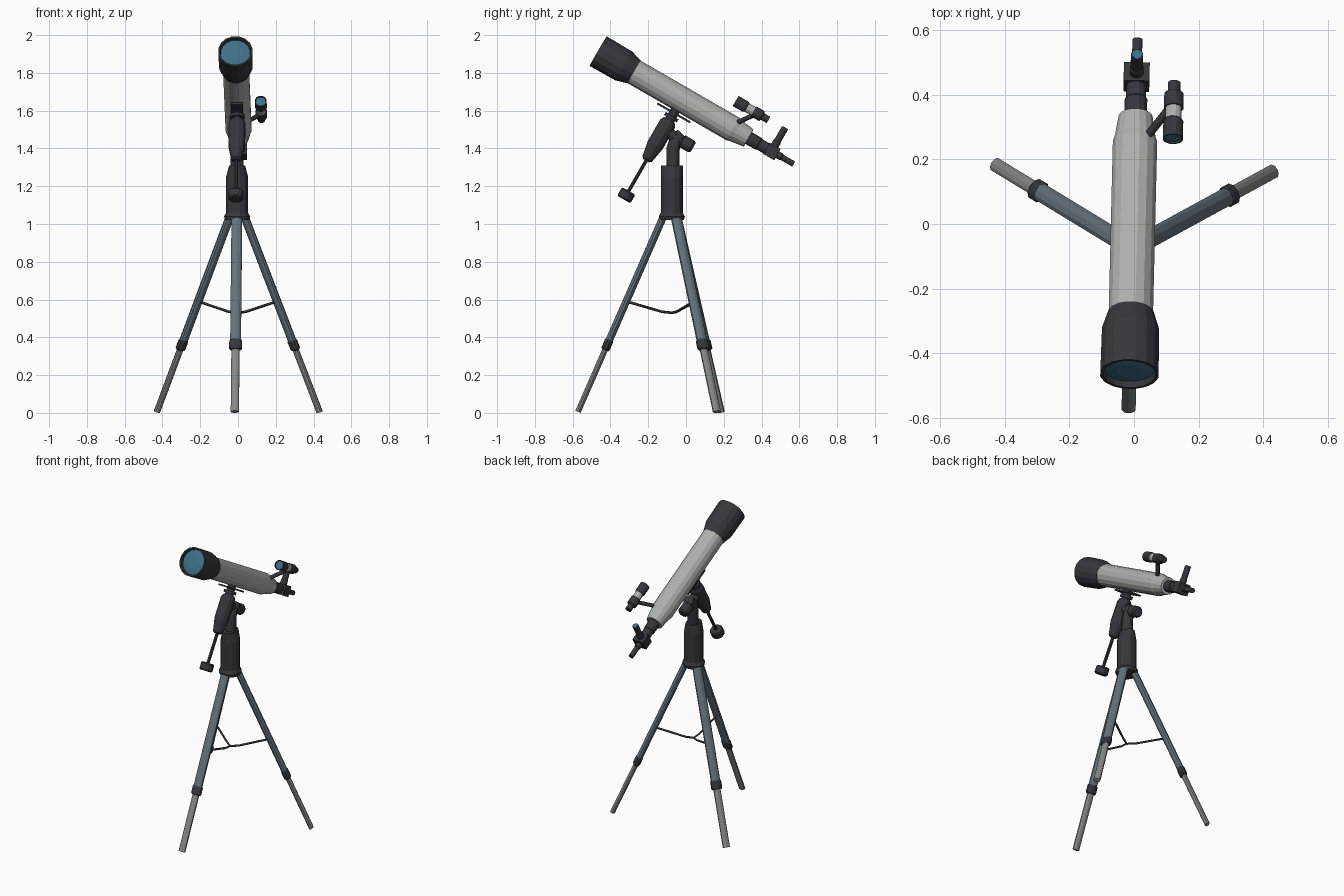
import bpy, bmesh, math
from mathutils import Vector, Matrix

if "Cube" in bpy.data.objects:
    bpy.data.objects.remove(bpy.data.objects["Cube"])

def material(name, rgb):
    m = bpy.data.materials.new(name)
    m.diffuse_color = (*rgb, 1)
    m.use_nodes = True
    m.node_tree.nodes["Principled BSDF"].inputs["Base Color"].default_value = m.diffuse_color
    return m

DARK = material("dark", (0.035, 0.038, 0.045))
LIGHT = material("light", (0.42, 0.44, 0.42))
LEG = material("leg_blue_grey", (0.13, 0.17, 0.20))
FOOT = material("foot_grey", (0.24, 0.25, 0.25))
GLASS = material("glass", (0.05, 0.16, 0.24))

# Optical axis frame: s runs down the tube, p points up and away from it
D = Vector((0, math.cos(math.pi / 6), -0.5))
UP = Vector((0, 0.5, math.cos(math.pi / 6)))
FRONT = Vector((0, -0.465, 1.915))
X = Vector((1, 0, 0))
Z = Vector((0, 0, 1))
parts = []

def P(s, p=0, x=0):
    return FRONT + D * s + UP * p + X * x

def finish(name, bm, mat):
    bmesh.ops.recalc_face_normals(bm, faces=bm.faces)
    me = bpy.data.meshes.new(name)
    bm.to_mesh(me)
    bm.free()
    me.materials.append(mat)
    ob = bpy.data.objects.new(name, me)
    bpy.context.collection.objects.link(ob)
    parts.append(ob)
    return ob

def lathe(name, origin, axis, profile, mat, n=12, u=X, su=1, sv=1):
    """Rings of (position along axis, radius[, scale along u]) joined by flat faces, capped."""
    bm = bmesh.new()
    v = axis.cross(u).normalized()
    rings = []
    for st in profile:
        h, r = st[:2]
        k = st[2] if len(st) > 2 else 1
        ring = []
        for i in range(n):
            a = 2 * math.pi * (i + 0.5) / n
            ring.append(bm.verts.new(origin + axis * h + u * (r * su * k * math.cos(a))
                                     + v * (r * sv * math.sin(a))))
        rings.append(ring)
    for a, b in zip(rings, rings[1:]):
        for i in range(n):
            j = (i + 1) % n
            bm.faces.new((a[i], a[j], b[j], b[i]))
    bm.faces.new(rings[0])
    bm.faces.new(rings[-1])
    return finish(name, bm, mat)

def block(name, s, p, x, mat):
    """Box aligned to the optical tube, given ranges in s, p and x."""
    bm = bmesh.new()
    bmesh.ops.create_cube(bm, size=1)
    for v in bm.verts:
        c = [r[0] + (r[1] - r[0]) * (t + 0.5) for r, t in zip((s, p, x), v.co)]
        v.co = P(*c)
    return finish(name, bm, mat)

def rod(name, pts, r, mat, res=2):
    cu = bpy.data.curves.new(name, 'CURVE')
    cu.dimensions = '3D'
    cu.bevel_depth = r
    cu.bevel_resolution = res
    cu.use_fill_caps = True
    sp = cu.splines.new('POLY')
    sp.points.add(len(pts) - 1)
    for q, c in zip(sp.points, pts):
        q.co = (*c, 1)
    cu.materials.append(mat)
    ob = bpy.data.objects.new(name, cu)
    bpy.context.collection.objects.link(ob)
    parts.append(ob)

# Optical tube
lathe("dew_shield", FRONT, D, [(0.025, 0.078), (0, 0.083), (0, 0.092), (0.155, 0.09), (0.22, 0.071)], DARK, 16)
lathe("objective_lens", FRONT, D, [(0.012, 0.04), (0.02, 0.079), (0.03, 0.079)], GLASS, 16)
lathe("main_tube", FRONT, D, [(0.21, 0.07), (0.825, 0.07), (0.845, 0.064), (0.92, 0.053)], LIGHT, 16)
lathe("focuser", FRONT, D, [(0.91, 0.037), (0.98, 0.036), (0.985, 0.032), (1.05, 0.032)], DARK)

# Diagonal and eyepieces
block("diagonal_box", (1.03, 1.095), (-0.034, 0.034), (-0.04, 0.04), DARK)
lathe("upper_eyepiece", P(1.06), UP, [(0.03, 0.022), (0.06, 0.022), (0.065, 0.019), (0.143, 0.019)], DARK)
lathe("upper_eyepiece_glass", P(1.06), UP, [(0.14, 0.015), (0.145, 0.015)], GLASS)
lathe("rear_eyepiece", FRONT, D, [(1.09, 0.02), (1.12, 0.02), (1.125, 0.016), (1.195, 0.016)], DARK)

# Finder scope
F = P(0, 0.137, 0.117)
lathe("finder_hood", F, D, [(0.775, 0.026), (0.765, 0.028), (0.765, 0.032), (0.825, 0.032), (0.837, 0.025)], DARK)
lathe("finder_lens", F, D, [(0.771, 0.027), (0.78, 0.027)], GLASS)
lathe("finder_body", F, D, [(0.83, 0.026), (0.88, 0.026)], LIGHT)
lathe("finder_rear", F, D, [(0.875, 0.031), (0.925, 0.031), (0.93, 0.02), (0.965, 0.02)], DARK)
rod("finder_bracket", [P(0.83, 0.045, 0.04), P(0.885, 0.12, 0.105)], 0.013, DARK)

# Saddle plate and declination axis with counterweight
block("saddle_plate", (0.41, 0.61), (-0.088, -0.078), (-0.032, 0.032), DARK)
S = P(0.51)
lathe("saddle_post", S, -UP, [(0.06, 0.026), (0.1, 0.026), (0.1, 0.04), (0.118, 0.04), (0.118, 0.028), (0.14, 0.028)], DARK)
lathe("declination_housing", S, -UP,
      [(0.128, 0.036), (0.15, 0.046), (0.28, 0.046), (0.365, 0.03), (0.375, 0.018)], DARK)
lathe("counterweight_shaft", S, -UP, [(0.36, 0.01), (0.6, 0.01)], DARK, 8)
lathe("counterweight", S, -UP, [(0.56, 0.036), (0.568, 0.042), (0.605, 0.042), (0.612, 0.036)], DARK)

# Polar axis and elbow
lathe("polar_housing", P(0, -0.19), D, [(0.52, 0.03), (0.62, 0.03), (0.625, 0.036), (0.68, 0.036), (0.69, 0.028)], DARK)
rod("mount_elbow", [(0, -0.068, 1.28), (0, -0.068, 1.40), (0, -0.055, 1.44), (0, -0.02, 1.475)], 0.035, DARK)

# Pier and tripod head
C = Vector((0, -0.075, 0))
lathe("pier", C, Z, [(1.05, 0.06), (1.25, 0.06), (1.31, 0.06, 0.72)], DARK)
lathe("tripod_head", C, Z, [(1.02, 0.066), (1.04, 0.071), (1.06, 0.06)], DARK)

# Three legs with collars, feet and spreader bars
for i, name in enumerate(("front", "right", "left")):
    a = math.radians(-90 + 120 * i)
    out = Vector((math.cos(a), math.sin(a), 0))
    side = Vector((-math.sin(a), math.cos(a), 0))
    top = C + out * 0.04 + Z * 1.05
    foot = C + out * 0.497 + Z * 0.006
    d = (foot - top).normalized()
    L = (foot - top).length
    sect = dict(n=10, u=side, sv=0.66)
    lathe(name + "_leg_upper", top, d, [(0, 0.03), (0.76, 0.03)], LEG, **sect)
    lathe(name + "_leg_collar", top, d, [(0.725, 0.031), (0.732, 0.035), (0.775, 0.035), (0.782, 0.028)], DARK, **sect)
    lathe(name + "_leg_lower", top, d, [(0.75, 0.023), (L, 0.023)], FOOT, **sect)
    rod(name + "_spreader", [C + out * 0.24 + Z * 0.59, C + out * 0.05 + Z * 0.535, C + Z * 0.53], 0.007, DARK, 0)

# The whole instrument is turned very slightly about the vertical
turn = Matrix.Translation((-0.003, 0, 0)) @ Matrix.Rotation(-0.024, 4, 'Z')
for ob in parts:
    ob.data.transform(turn)
